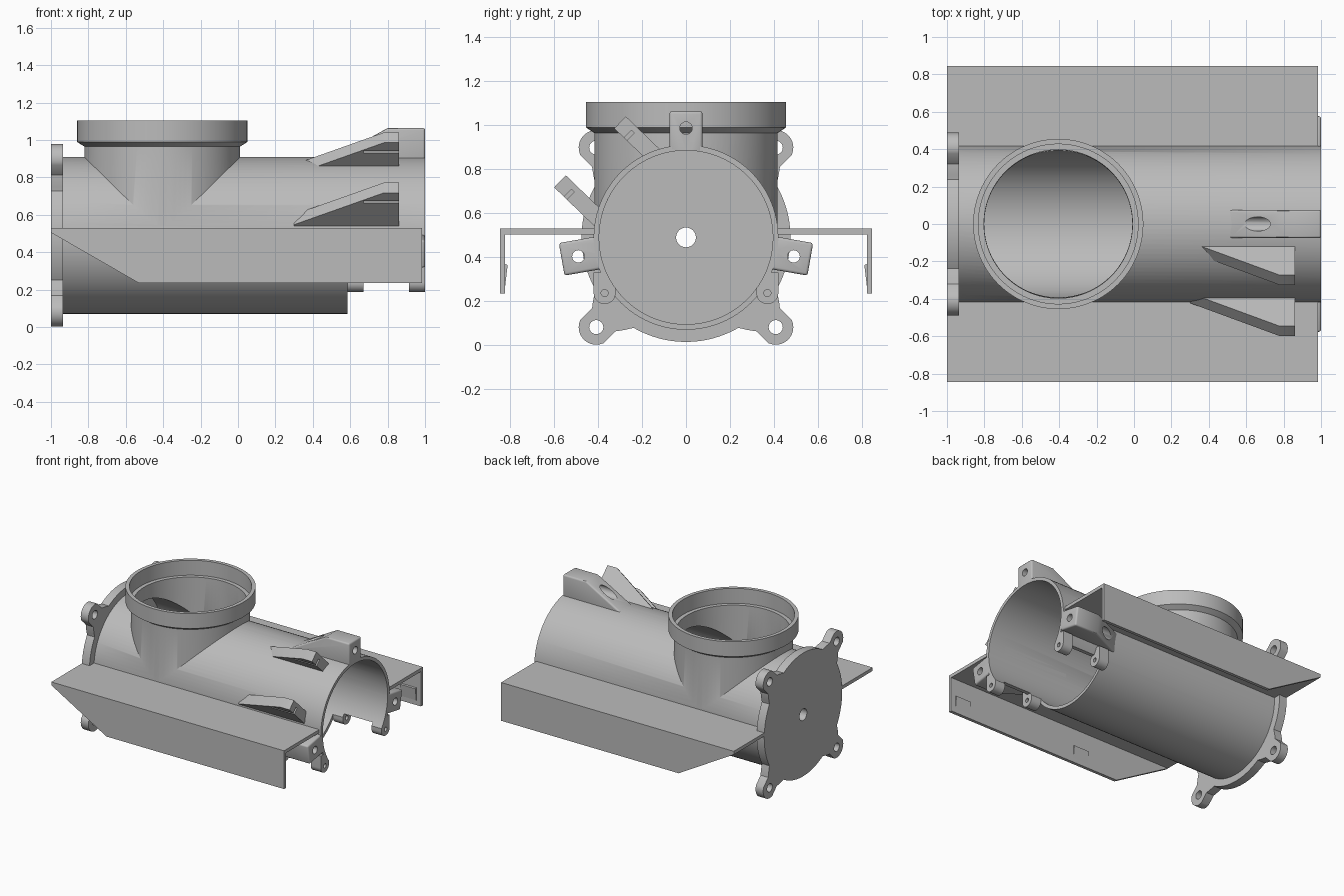
import bpy, bmesh
from math import sin, cos, pi, radians, sqrt
from mathutils import Matrix, Vector

if "Cube" in bpy.data.objects:
    bpy.data.objects.remove(bpy.data.objects["Cube"], do_unlink=True)

AXIS_Z = 0.49                      # height of the main pipe axis
R_OUT, R_IN = 0.42, 0.395          # main pipe radii

grey = bpy.data.materials.new("plain_grey")
grey.use_nodes = True
colour = (0.5, 0.5, 0.5, 1)
grey.diffuse_color = colour
grey.node_tree.nodes["Principled BSDF"].inputs["Base Color"].default_value = colour


def finish(name, bm, matrix=None):
    bmesh.ops.recalc_face_normals(bm, faces=bm.faces)
    if matrix:
        bm.transform(matrix)
    mesh = bpy.data.meshes.new(name)
    bm.to_mesh(mesh)
    bm.free()
    mesh.materials.append(grey)
    obj = bpy.data.objects.new(name, mesh)
    bpy.context.collection.objects.link(obj)
    return obj


def prism(name, points, a, b, axis="x", matrix=None):
    """Extrude a 2D outline from a to b along x (outline in yz) or y (outline in xz)."""
    bm = bmesh.new()
    place = (lambda u, v, h: (h, u, v)) if axis == "x" else (lambda u, v, h: (u, h, v))
    rings = [[bm.verts.new(place(u, v, h)) for u, v in points] for h in (a, b)]
    n = len(points)
    for ring in rings:
        bm.faces.new(ring)
    for i in range(n):
        j = (i + 1) % n
        bm.faces.new((rings[0][i], rings[0][j], rings[1][j], rings[1][i]))
    return finish(name, bm, matrix)


def lathe(name, profile, matrix=None, segments=96):
    """Closed solid of revolution about z from (radius, height) pairs."""
    bm = bmesh.new()
    rings = [[bm.verts.new((r * cos(2 * pi * i / segments), r * sin(2 * pi * i / segments), h))
              for i in range(segments)] for r, h in profile]
    for low, high in zip(rings, rings[1:]):
        for i in range(segments):
            j = (i + 1) % segments
            bm.faces.new((low[i], low[j], high[j], high[i]))
    bm.faces.new(rings[0])
    bm.faces.new(rings[-1])
    return finish(name, bm, matrix)


def rod(name, radius, x0, x1, y=0, z=AXIS_Z, segments=96):
    matrix = Matrix.Translation((0, y, z)) @ Matrix.Rotation(pi / 2, 4, "Y")
    return lathe(name, [(radius, x0), (radius, x1)], matrix, segments)


def box(name, x, y, z, matrix=None):
    return prism(name, [(y[0], z[0]), (y[1], z[0]), (y[1], z[1]), (y[0], z[1])], *x, matrix=matrix)


def apply(obj, mod):
    bpy.context.view_layer.objects.active = obj
    bpy.ops.object.modifier_apply(modifier=mod.name)


def combine(obj, other, operation="DIFFERENCE", keep=False):
    mod = obj.modifiers.new("combine", "BOOLEAN")
    mod.operation, mod.solver, mod.object = operation, "EXACT", other
    apply(obj, mod)
    if not keep:
        bpy.data.objects.remove(other, do_unlink=True)


parts = []

# Main pipe with the upright branch and its socket
main_bore = rod("main_bore", R_IN, -0.94, 1.2)
main_bore.hide_render = True
pipe = rod("pipe_body", R_OUT, -0.96, 1.0)
at_branch = Matrix.Translation((-0.405, 0, 0))
branch = lathe("branch", [(0.417, AXIS_Z), (0.417, 0.965), (0.455, 0.99), (0.455, 1.105)], at_branch)
combine(pipe, branch, "UNION")
combine(pipe, main_bore, keep=True)
combine(pipe, lathe("branch_bore", [(0.392, AXIS_Z), (0.397, 0.99), (0.427, 0.99), (0.427, 1.3)], at_branch))
combine(pipe, box("lower_opening", (0.585, 1.2), (-1, 1), (-0.5, 0.28)))
combine(pipe, rod("axle_hole", 0.045, -1.2, -0.8, segments=32))
parts.append(pipe)


# End flange: a disc whose outline swells into four rounded ears
def flange_radius(angle, disc=0.475, ear=0.08, reach=0.577):
    off = (angle % (pi / 2)) - pi / 4
    side = reach * sin(off)
    if abs(side) < ear:
        return max(disc, reach * cos(off) + sqrt(ear ** 2 - side ** 2))
    return max(disc, 0.475 + 0.06 * (1 - (abs(off) - 0.139) / 0.12)) if abs(off) < 0.259 else disc


outline = [(flange_radius(a) * cos(a), AXIS_Z + flange_radius(a) * sin(a))
           for a in (radians(i) for i in range(360))]
flange = prism("end_flange", outline, -1.0, -0.935)
combine(flange, rod("axle_hole", 0.045, -1.2, -0.8, segments=32))
for y in (-0.408, 0.408):
    for z in (-0.408, 0.408):
        combine(flange, rod("ear_hole", 0.032, -1.2, -0.8, y, AXIS_Z + z, 32))
parts.append(flange)

# Raised washer around the centre hole, on the inside
washer = rod("hole_washer", 0.11, -0.936, -0.93, segments=48)
combine(washer, rod("axle_hole", 0.045, -1.2, -0.8, segments=32))
parts.append(washer)

# Three screw brackets around the open end, each with a sloped back
bracket_shape = [(0.45, 0.38), (0.53, 0.425), (0.8, 0.574), (1.0, 0.574), (1.0, 0.38)]
for label, turn in (("top", 0), ("left", -100), ("right", 100)):
    spin = Matrix.Translation((0, 0, AXIS_Z)) @ Matrix.Rotation(radians(turn), 4, "X")
    bracket = prism(label + "_bracket", bracket_shape, -0.075, 0.075, "y", spin)
    bevel = bracket.modifiers.new("round", "BEVEL")
    bevel.width, bevel.segments = 0.012, 3
    apply(bracket, bevel)
    combine(bracket, main_bore, keep=True)
    centre = spin @ Vector((0, 0, 0.497))
    for radius, x0, x1 in ((0.028, 0.4, 1.2), (0.038, 0.4, 0.88)):
        combine(bracket, rod("screw_hole", radius, x0, x1, centre.y, centre.z, 32))
    parts.append(bracket)

# Two slotted fins leaning out of the right-hand side of the pipe
fin_shape = [(0.3, -0.245), (0.78, 0), (0.86, 0), (0.86, -0.29), (0.3, -0.29)]
for label, y, z in (("upper", -0.3, 1.013), ("lower", -0.573, 0.745)):
    lean = Matrix.Translation((0, y, z)) @ Matrix.Rotation(radians(46), 4, "X")
    fin = prism(label + "_fin", fin_shape, -0.038, 0.038, "y", lean)
    combine(fin, main_bore, keep=True)
    combine(fin, box("fin_slot", (0.67, 0.9), (-0.1, 0.01), (-0.08, -0.062), lean))
    parts.append(fin)

# Side wings: flat shelf, hanging skirt, snap clips and small hinge lugs
skirt_shape = [(-1.0, 0.53), (-1.0, 0.505), (-0.53, 0.235), (0.985, 0.235), (0.985, 0.53)]
for label, s in (("left", 1), ("right", -1)):
    parts.append(box(label + "_shelf", (-1.0, 0.985), (s * 0.405, s * 0.83), (0.504, 0.53)))
    parts.append(prism(label + "_skirt", skirt_shape, s * 0.822, s * 0.846, "y"))
    clip_shape = [(s * 0.826, 0.37), (s * 0.811, 0.365), (s * 0.826, 0.237)]
    for end, x in (("front", 0.88), ("rear", -0.2)):
        parts.append(prism(f"{label}_{end}_clip", clip_shape, x - 0.065, x + 0.065))
    for end, x0, x1 in (("inner", 0.585, 0.67), ("outer", 0.915, 1.0)):
        arc = [(s * 0.37 + 0.05 * cos(a), 0.237 + 0.05 * sin(a))
               for a in (pi + pi * i / 16 for i in range(17))]
        lug = prism(f"{label}_{end}_lug", arc + [(s * 0.37 + 0.05, 0.33), (s * 0.37 - 0.05, 0.33)], x0, x1)
        combine(lug, main_bore, keep=True)
        combine(lug, rod("lug_hole", 0.016, x0 - 0.1, x1 + 0.1, s * 0.37, 0.237, 24))
        parts.append(lug)

bpy.data.objects.remove(main_bore, do_unlink=True)

# Smooth the curved surfaces and keep hard edges
bpy.ops.object.select_all(action="DESELECT")
for part in parts:
    part.select_set(True)
bpy.context.view_layer.objects.active = pipe
bpy.ops.object.shade_smooth_by_angle(angle=radians(30))
